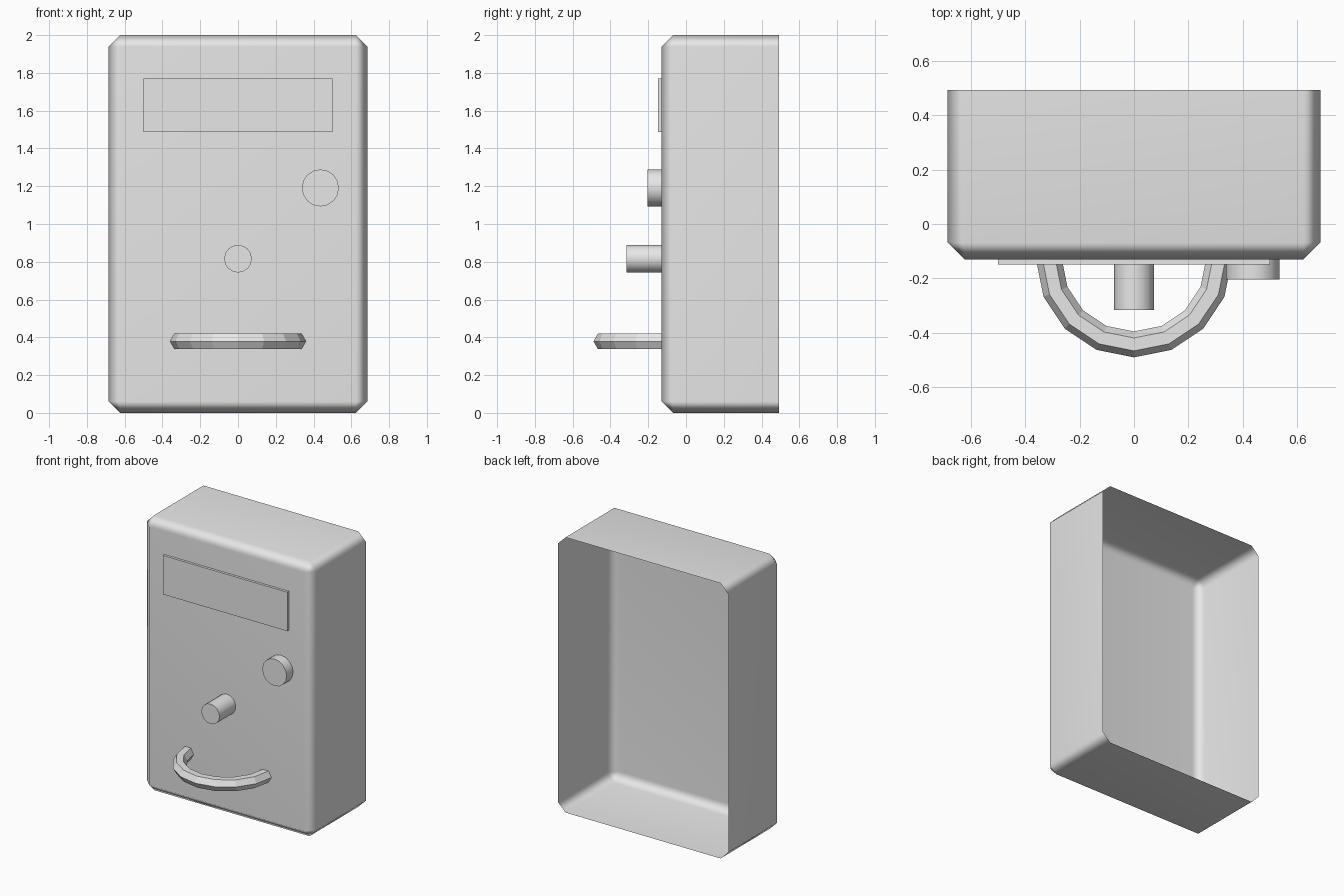
import bpy, bmesh, math
from mathutils import Vector

if "Cube" in bpy.data.objects:
    bpy.data.objects.remove(bpy.data.objects["Cube"])

FRONT = -0.13   # y of the front panel

grey = bpy.data.materials.new("plain_grey")
grey.diffuse_color = (0.8, 0.8, 0.8, 1)
grey.use_nodes = True
grey.node_tree.nodes["Principled BSDF"].inputs["Base Color"].default_value = grey.diffuse_color


def finish(name, bm, smooth=None):
    me = bpy.data.meshes.new(name)
    bm.to_mesh(me)
    bm.free()
    ob = bpy.data.objects.new(name, me)
    bpy.context.collection.objects.link(ob)
    me.materials.append(grey)
    if smooth:
        bpy.ops.object.select_all(action='DESELECT')
        ob.select_set(True)
        bpy.context.view_layer.objects.active = ob
        bpy.ops.object.shade_smooth_by_angle(angle=math.radians(smooth))
    return ob


def box(x0, x1, y0, y1, z0, z1):
    bm = bmesh.new()
    bmesh.ops.create_cube(bm, size=1)
    for v in bm.verts:
        v.co = Vector((x1 if v.co.x > 0 else x0,
                       y1 if v.co.y > 0 else y0,
                       z1 if v.co.z > 0 else z0))
    return bm


def knob(name, x, z, r, y_tip, sides):
    bm = bmesh.new()
    bmesh.ops.create_cone(bm, cap_ends=True, segments=sides, radius1=r, radius2=r, depth=1)
    for v in bm.verts:
        px, py, pz = v.co
        v.co = (x + px, y_tip if pz > 0 else FRONT, z + py)
    bmesh.ops.recalc_face_normals(bm, faces=bm.faces)
    finish(name, bm, 40)


# casing: chamfered shell with an open back
bm = box(-0.685, 0.685, FRONT, 0.493, 0, 2)
back = [f for f in bm.faces if f.normal.y > 0.9 or f.calc_center_median().y > 0.45]
bmesh.ops.delete(bm, geom=back, context='FACES_ONLY')
edges = [e for e in bm.edges if not e.is_boundary]
bmesh.ops.bevel(bm, geom=edges, offset=0.0615, offset_type='OFFSET', segments=1,
                profile=0.5, affect='EDGES')
casing = finish("casing", bm, 60)
wn = casing.modifiers.new("weighted", 'WEIGHTED_NORMAL')
wn.keep_sharp = True

# display plate
bm = box(-0.5, 0.5, -0.148, FRONT, 1.487, 1.77)
finish("display_plate", bm)

# round button and central knob
knob("side_button", 0.436, 1.191, 0.098, -0.204, 16)
knob("centre_knob", 0, 0.816, 0.073, -0.316, 16)

# handle: half ring with a hexagonal section
bm = bmesh.new()
R, r, zc = 0.3125, 0.0475, 0.379
rings = []
for i in range(9):
    a = math.pi * i / 8
    ring = []
    for j in range(6):
        b = math.pi * j / 3
        d = R + r * math.cos(b)
        ring.append(bm.verts.new((d * math.cos(a), FRONT - d * math.sin(a),
                                  zc + r * math.sin(b))))
    rings.append(ring)
for p, q in zip(rings, rings[1:]):
    for j in range(6):
        k = (j + 1) % 6
        bm.faces.new((p[j], p[k], q[k], q[j]))
bmesh.ops.recalc_face_normals(bm, faces=bm.faces)
finish("handle", bm)
